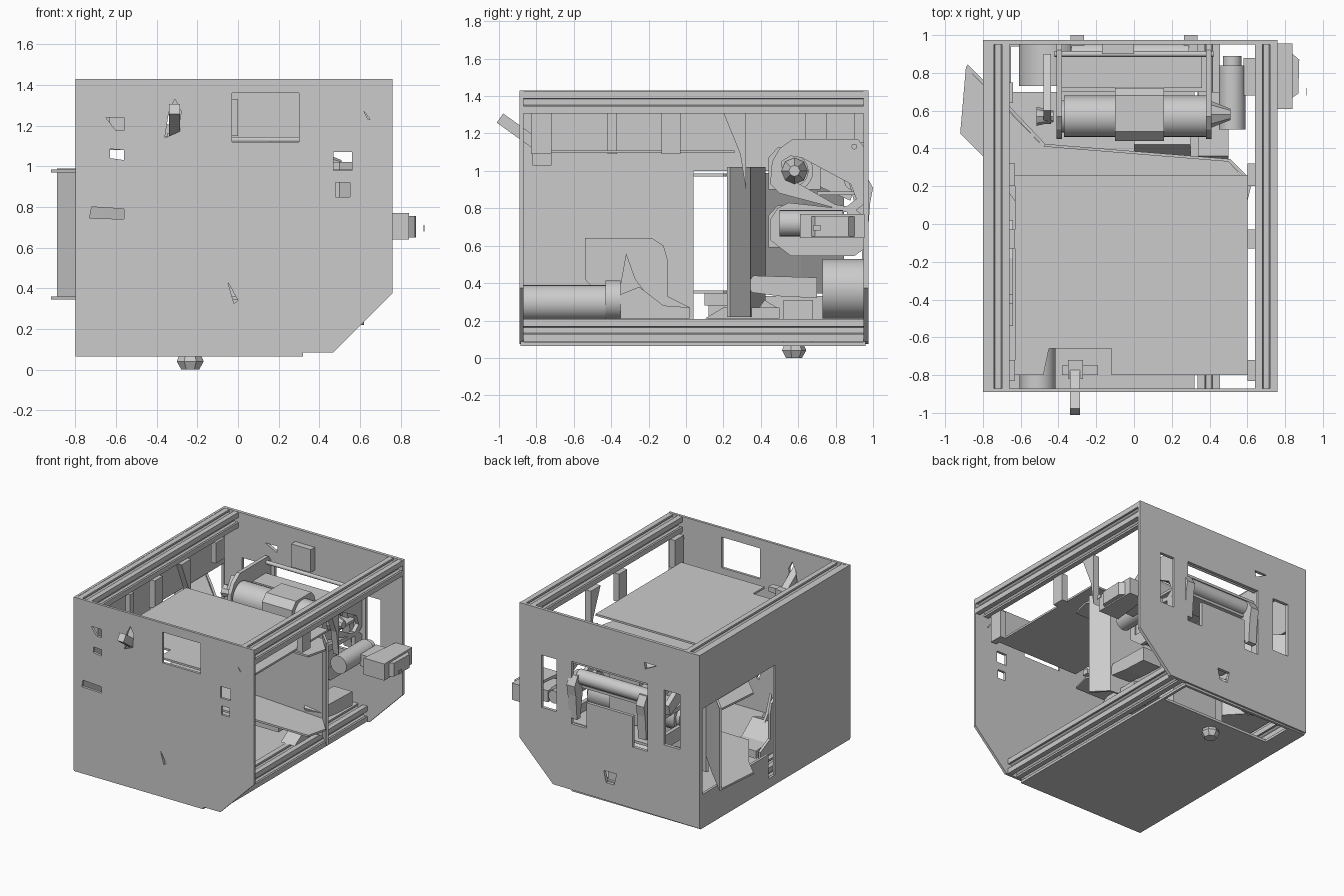
import bpy, math
from mathutils import Matrix

AXES = {'xy': Matrix.Identity(4),
        'xz': Matrix(((1, 0, 0, 0), (0, 0, -1, 0), (0, 1, 0, 0), (0, 0, 0, 1))),
        'yz': Matrix(((0, 0, 1, 0), (1, 0, 0, 0), (0, 1, 0, 0), (0, 0, 0, 1)))}


def plate(name, plane, a, b, *loops):
    """Flat sheet: first loop is the outline, the rest are holes; a..b is the span along the normal."""
    cu = bpy.data.curves.new(name, 'CURVE')
    cu.dimensions, cu.fill_mode = '2D', 'BOTH'
    cu.extrude = abs(b - a) / 2
    for loop in loops:
        sp = cu.splines.new('POLY')
        sp.points.add(len(loop) - 1)
        for p, (u, v) in zip(sp.points, loop):
            p.co = (u, v, 0, 1)
        sp.use_cyclic_u, sp.use_smooth = True, False
    ob = bpy.data.objects.new(name, cu)
    bpy.context.collection.objects.link(ob)
    mid = (a + b) / 2 * (-1 if plane == 'xz' else 1)
    ob.matrix_world = AXES[plane] @ Matrix.Translation((0, 0, mid))
    bpy.ops.object.select_all(action='DESELECT')
    ob.select_set(True)
    bpy.context.view_layer.objects.active = ob
    bpy.ops.object.convert(target='MESH')
    bpy.context.object.name = name
    return bpy.context.object


def rect(u0, u1, v0, v1):
    return [(u0, v0), (u1, v0), (u1, v1), (u0, v1)]


def box(name, x0, x1, y0, y1, z0, z1, tilt=0):
    bpy.ops.mesh.primitive_cube_add(size=1, location=((x0 + x1) / 2, (y0 + y1) / 2, (z0 + z1) / 2),
                                    rotation=(tilt, 0, 0))
    ob = bpy.context.object
    ob.name, ob.scale = name, (x1 - x0, y1 - y0, z1 - z0)
    return ob


def cyl(name, axis, centre, r, length, n=24, r2=None):
    rot = {'x': (0, math.pi / 2, 0), 'y': (math.pi / 2, 0, 0), 'z': (0, 0, 0)}[axis]
    bpy.ops.mesh.primitive_cone_add(vertices=n, radius1=r, radius2=r if r2 is None else r2,
                                    depth=length, location=centre, rotation=rot)
    bpy.context.object.name = name
    if n > 12:
        bpy.ops.object.shade_smooth_by_angle(angle=math.radians(35))


# end plates with a chamfered lower right corner
OUTLINE = [(-.80, .075), (.47, .085), (.76, .375), (.76, 1.43), (-.80, 1.43)]
plate('front_plate', 'xz', -.89, -.87, OUTLINE,
      rect(-.03, .30, 1.12, 1.36),
      [(-.65, 1.24), (-.56, 1.24), (-.56, 1.175), (-.60, 1.175)],
      [(-.63, 1.085), (-.56, 1.08), (-.56, 1.03), (-.63, 1.04)],
      [(-.72, .80), (-.56, .79), (-.56, .74), (-.73, .745)],
      rect(.47, .56, .98, 1.07),
      [(.48, .92), (.55, .92), (.55, .85), (.48, .85)],
      [(-.31, 1.33), (-.28, 1.27), (-.29, 1.17), (-.36, 1.14), (-.34, 1.27)],
      [(-.05, .43), (0, .34), (-.02, .325)],
      [(.62, 1.27), (.65, 1.23), (.64, 1.23)])
plate('back_plate', 'xz', .95, .975, OUTLINE,
      rect(.44, .57, .66, 1.07), rect(-.63, -.49, .65, 1.08),
      [(-.35, .56), (-.22, .56), (-.22, .80), (.18, .80), (.18, .60),
       (.31, .60), (.31, 1.09), (-.35, 1.09)],
      [(-.43, 1.25), (-.32, 1.25), (-.33, 1.20), (-.37, 1.22)],
      [(-.08, .31), (.03, .31), (.01, .22), (-.06, .22)])

# left side with its large window, and the floor with a rear opening
plate('left_plate', 'yz', -.80, -.78, rect(-.87, .95, .075, 1.43),
      [(.04, .14), (.12, .14), (.12, .33), (.94, .33), (.94, 1.0), (.04, 1.0)])
plate('floor_plate', 'xy', .065, .085, rect(-.80, .32, -.885, .96), rect(-.65, .30, .70, .94))

# slotted frame rails
S, W, D = .06, .02, .035
quarter = [(S, -S), (S, -W), (S - .015, -W), (S - .015, -W - .012), (S - D, -W + .005),
           (S - D, W - .005), (S - .015, W + .012), (S - .015, W), (S, W)]
section = []
for k in range(4):
    c, s = round(math.cos(k * math.pi / 2)), round(math.sin(k * math.pi / 2))
    section += [(c * u - s * v, s * u + c * v) for u, v in quarter]
for nm, cx, cz in (('top_left_rail', -.72, 1.368), ('top_right_rail', .70, 1.368),
                   ('bottom_right_rail', .395, .148), ('bottom_left_rail', -.72, .148)):
    plate(nm, 'xz', -.87, .95, [(cx + u, cz + v) for u, v in section])

# upper shelf with front notch, hung on brackets
plate('upper_shelf', 'xy', 1.095, 1.11,
      [(-.63, -.80), (-.48, -.80), (-.45, -.66), (-.12, -.66), (-.12, -.80), (.60, -.80), (.60, .26), (-.63, .26)])
for sx in (-1, 1):
    x0, x1 = (-.68, -.63) if sx < 0 else (.60, .65)
    for y0, y1 in ((-.83, -.72), (-.13, -.03)):
        box('shelf_bracket', x0, x1, y0, y1, 1.09, 1.31)
    plate('rear_shelf_bracket', 'yz', x0, x1, [(.20, 1.31), (.32, 1.31), (.32, .90), (.29, 1.09)])
box('shelf_stop', -.68, -.64, -.42, -.37, 1.09, 1.31)
box('rear_left_hanger', -.68, -.64, .64, .75, 1.15, 1.31)

# folded inner wall and the two ledges that hold it
inner = [(-.89, .83), (-.66, .60), (-.48, .41), (.50, .33), (.61, .22)]
strip = inner[:3]
plate('wall_left_wing', 'xy', .345, .99, strip + [(x + .01, y + .014) for x, y in strip[::-1]])
strip = inner[2:]
plate('wall_centre', 'xy', .22, 1.02, strip + [(x + .01, y + .014) for x, y in strip[::-1]])
ledge = [(-.89, .83), (-.92, .48), (-.80, .36), (-.58, .05), (.58, .04), (.62, .20), (.50, .33), (-.48, .41)]
plate('upper_ledge', 'xy', .97, .985, ledge)
plate('lower_ledge', 'xy', .345, .36, ledge)
box('ledge_foot', -.10, .28, .10, .30, .28, .345)
plate('ledge_support', 'yz', .30, .42, [(.10, .21), (.20, .27), (.50, .27), (.50, .21)])
plate('wall_bracket', 'yz', .34, .50, [(.33, .40), (.36, .44), (.70, .43), (.70, .32), (.50, .33), (.35, .35)])

# front left barrel unit
cyl('front_barrel', 'y', (-.51, -.65, .295), .095, .44)
cyl('barrel_flange', 'y', (-.51, -.39, .31), .105, .08)
plate('barrel_side_plate', 'yz', -.66, -.64,
      [(-.54, .42), (-.54, .64), (-.18, .64), (-.12, .60), (-.10, .53), (-.10, .33), (.02, .27), (.02, .21), (-.35, .21)])
plate('barrel_cradle', 'yz', -.62, -.40,
      [(-.35, .21), (-.35, .34), (-.25, .38), (-.12, .28), (.02, .27), (.02, .21)])
plate('barrel_fin', 'yz', -.52, -.50, [(-.36, .34), (-.32, .56), (-.27, .42), (-.18, .30)])

# front lever through the slot
box('front_lever', -.34, -.285, -1.005, -.74, 1.165, 1.225, -.62).scale.y = .30
box('lever_block', -.38, -.19, -.80, -.75, 1.11, 1.15)
box('lever_mount', -.35, -.27, -.82, -.72, 1.03, 1.16)

# rear roller units: cheek plates, drums and covers
cheek_hi = [(.45, .93), (.46, 1.05), (.50, 1.12), (.57, 1.17), (.92, 1.17), (.95, 1.13),
            (.95, .82), (.91, .79), (.84, .79), (.50, .88)]
slot = [(.52, .98), (.51, 1.05), (.56, 1.08), (.62, 1.07), (.88, .93), (.91, .85), (.86, .81), (.80, .82)]
cheek_lo = [(.45, .63), (.45, .74), (.49, .80), (.55, .83), (.91, .79), (.95, .76), (.95, .58), (.90, .545), (.56, .545)]
for x in (-.41, .38):
    plate('upper_cheek', 'yz', x, x + .03, cheek_hi, slot)
    plate('lower_cheek', 'yz', x, x + .03, cheek_lo, rect(.50, .86, .65, .78))
for z, nm in ((1.0, 'upper'), (.69, 'lower')):
    cyl(nm + '_drum', 'x', (-.23, .57, z), .11, .28)
    cyl(nm + '_drum', 'x', (.27, .57, z), .11, .22)
    cyl(nm + '_drum_core', 'x', (0, .57, z), .085, .80)
    plate(nm + '_drum_cover', 'yz', -.10, .16,
          [(.44, z - .1), (.44, z + .07), (.49, z + .125), (.68, z + .125), (.72, z + .08), (.72, z - .1)])
    box(nm + '_rear_tray', -.38, .38, .70, .91, z - .13, z - .11)
box('rear_cover', -.38, .36, .72, .89, 1.03, 1.05)
cyl('tie_rod', 'x', (0, .90, 1.13), .015, .84)
cyl('pressure_roller', 'x', (-.02, .90, .95), .055, .62)
for x in (-.30, .30):
    plate('roller_leg', 'yz', x - .035, x + .035,
          [(.86, .98), (.96, .98), (1.0, .91), (.985, .83), (.97, .64), (.93, .64), (.90, .83)])
plate('left_lever', 'yz', -.48, -.44, [(.53, 1.0), (.60, 1.12), (.90, .92), (.88, .84)])
cyl('left_knob', 'x', (-.47, .57, 1.0), .05, .09, 8, .03)
cyl('right_knob', 'x', (.46, .58, 1.0), .07, .10, 8, .03)

# right hand motor and protruding handle box
cyl('side_motor', 'y', (.52, .67, .72), .07, .34)
cyl('motor_cap', 'y', (.52, .86, .72), .05, .06)
box('motor_arm', .58, .77, .68, .88, .66, .75)
plate('handle_box', 'xy', .64, .77, [(.66, .61), (.84, .61), (.84, .955), (.70, .955)])
plate('handle_face', 'xy', .65, .755, [(.84, .67), (.87, .69), (.875, .87), (.84, .90)])
box('handle_pin', .912, .917, .68, .72, .68, .71)

# rear left canister, inner box and floor units
cyl('rear_canister', 'y', (-.45, .84, .37), .16, .22, 32)
box('back_box', -.17, 0, .90, .95, 1.15, 1.33)
box('floor_block', -.20, .20, .52, .68, .085, .31)
plate('floor_wedge', 'yz', .0, .30, [(.35, .21), (.42, .31), (.50, .26), (.50, .21)])

# faceted foot under the floor
cyl('foot', 'z', (-.235, .575, .02), .045, .04, 7, .068)
cyl('foot_collar', 'z', (-.235, .575, .055), .068, .03, 7, .055)
